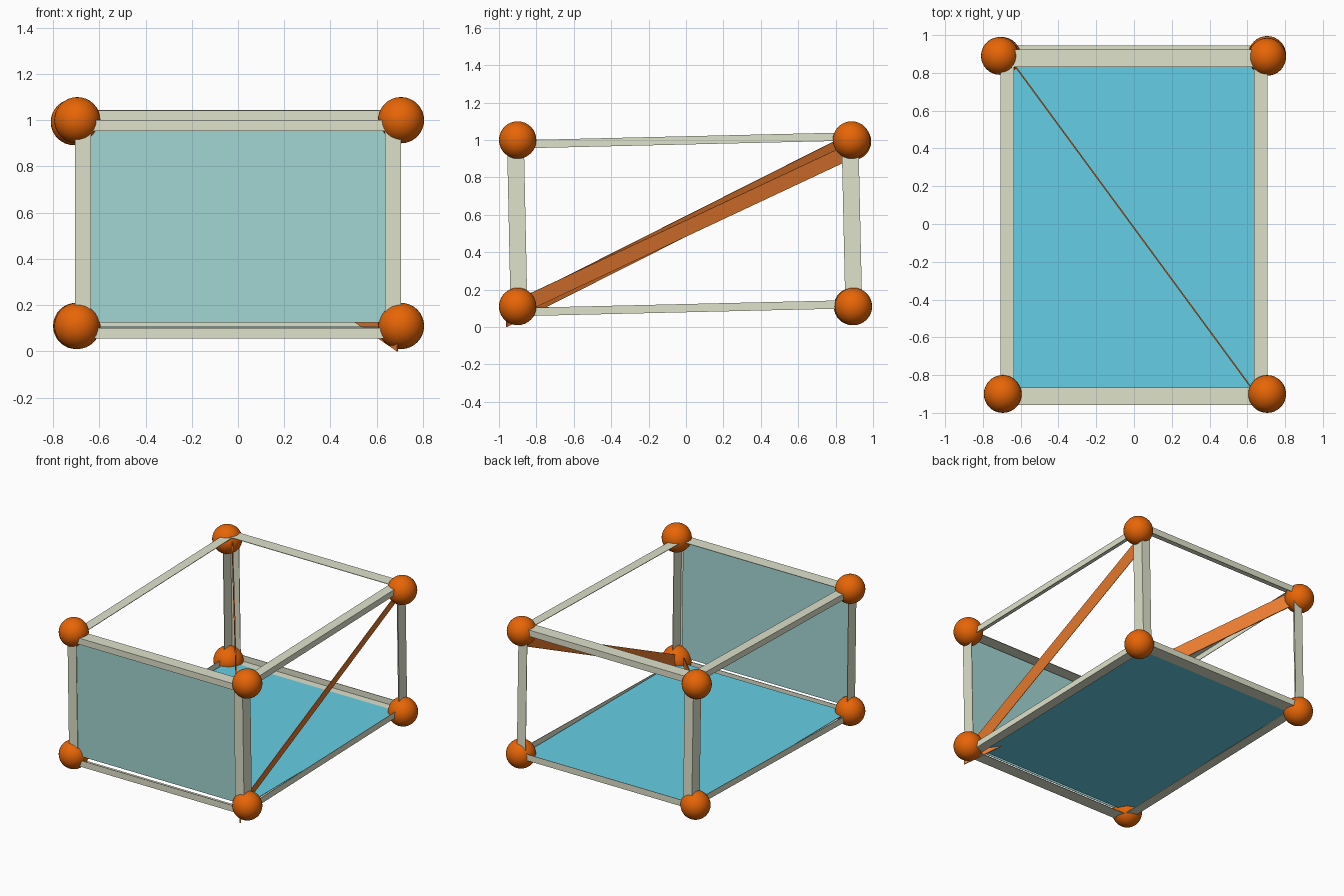
import bpy, bmesh
from mathutils import Vector as V

if "Cube" in bpy.data.objects:
    bpy.data.objects.remove(bpy.data.objects["Cube"])


def material(name, rgb):
    m = bpy.data.materials.new(name)
    m.diffuse_color = (*rgb, 1)
    m.use_nodes = True
    m.node_tree.nodes["Principled BSDF"].inputs["Base Color"].default_value = m.diffuse_color
    return m


BEIGE = material("pale beige", (0.74, 0.76, 0.60))
ORANGE = material("orange", (0.80, 0.13, 0.002))
RUST = material("rust orange", (0.84, 0.205, 0.03))
CYAN = material("cyan", (0.13, 0.62, 0.78))
TEAL = material("grey teal", (0.37, 0.68, 0.66))


def add_box(bm, p, q, u, v):
    """Straight bar from p to q; u and v are the half-size vectors of its section."""
    a, b = [[bm.verts.new(c + s * u + t * v) for s, t in ((-1, -1), (1, -1), (1, 1), (-1, 1))]
            for c in (p, q)]
    bm.faces.new(a)
    bm.faces.new(b)
    for i in range(4):
        j = (i + 1) % 4
        bm.faces.new((a[i], a[j], b[j], b[i]))


def finish(name, bm, mat):
    bmesh.ops.recalc_face_normals(bm, faces=bm.faces)
    me = bpy.data.meshes.new(name)
    bm.to_mesh(me)
    bm.free()
    me.materials.append(mat)
    bpy.context.collection.objects.link(bpy.data.objects.new(name, me))


def bar(name, p, q, u, v, mat):
    bm = bmesh.new()
    add_box(bm, V(p), V(q), V(u), V(v))
    finish(name, bm, mat)


def angle_iron(name, p, q, u, v, t=0.002):
    """L-shaped rail: one thin flange on the +u side and one on the +v side."""
    p, q, u, v = V(p), V(q), V(u), V(v)
    tu, tv = u.normalized() * t, v.normalized() * t
    bm = bmesh.new()
    add_box(bm, p + u - tu, q + u - tu, tu, v)
    add_box(bm, p + v - tv - tu, q + v - tv - tu, u - tu, tv)
    finish(name, bm, BEIGE)


# Corner balls
for x, y, z, name in ((-0.695, -0.9, 0.11, "bottom_front_left"), (0.705, -0.9, 0.11, "bottom_front_right"),
                      (-0.695, -0.9, 1.0, "top_front_left"), (0.705, -0.9, 1.0, "top_front_right"),
                      (-0.70, 0.89, 0.11, "bottom_back_left"), (0.705, 0.895, 0.11, "bottom_back_right"),
                      (-0.71, 0.89, 0.992, "top_back_left"), (0.705, 0.885, 1.0, "top_back_right")):
    bpy.ops.mesh.primitive_uv_sphere_add(segments=32, ring_count=16, radius=0.1, location=(x, y, z))
    bpy.context.object.name = name + "_ball"
    bpy.context.object.data.materials.append(ORANGE)
    bpy.ops.object.shade_smooth()

# Side rails (rising slightly to the back) and leaning posts, corners outward
for sx, side in ((-1, "left"), (1, "right")):
    x = 0.671 * sx
    for z, sz, level in ((0.08, -1, "bottom"), (0.977, 1, "top")):
        angle_iron(f"{level}_{side}_rail", (x, -0.9, z), (x, 0.89, z + 0.042),
                   (0.035 * sx, 0, 0), (0, 0, 0.022 * sz))
    for y0, y1, sy, end in ((-0.893, -0.912, -1, "front"), (0.897, 0.877, 1, "back")):
        angle_iron(f"{end}_{side}_post", (x, y0, 0.1), (x, y1, 1.0),
                   (0.035 * sx, 0, 0), (0, 0.045 * sy, 0))

# Cross rails at the front and back
for name, y, z, sy, sz in (("top_front_rail", -0.911, 0.977, -1, 1),
                           ("bottom_front_rail", -0.895, 0.079, -1, -1),
                           ("top_back_rail", 0.878, 1.021, 1, 1),
                           ("bottom_back_rail", 0.90, 0.123, 1, -1)):
    angle_iron(name, (-0.70, y, z), (0.70, y, z), (0, 0.046 * sy, 0), (0, 0, 0.023 * sz))

# Floor and front panels
bar("floor_panel", (-0.69, 0, 0.106), (0.69, 0, 0.106), (0, 0.88, 0), (0, 0, 0.002), CYAN)
bar("front_panel", (0, -0.927, 0.125), (0, -0.939, 0.985), (0.68, 0, 0), (0, 0.002, 0), TEAL)

# Thin brace on the right side, and the long inner diagonal brace
bar("right_brace", (0.665, -0.9, 0.105), (0.665, 0.89, 0.945),
    (0.011, -0.0165, 0.036), (0.002, 0.0003, -0.0006), RUST)
bar("inner_brace", (0.69, -0.96, 0.055), (-0.68, 0.905, 0.995),
    (0, 0, 0.055), (0.003, 0.0022, 0), RUST)
